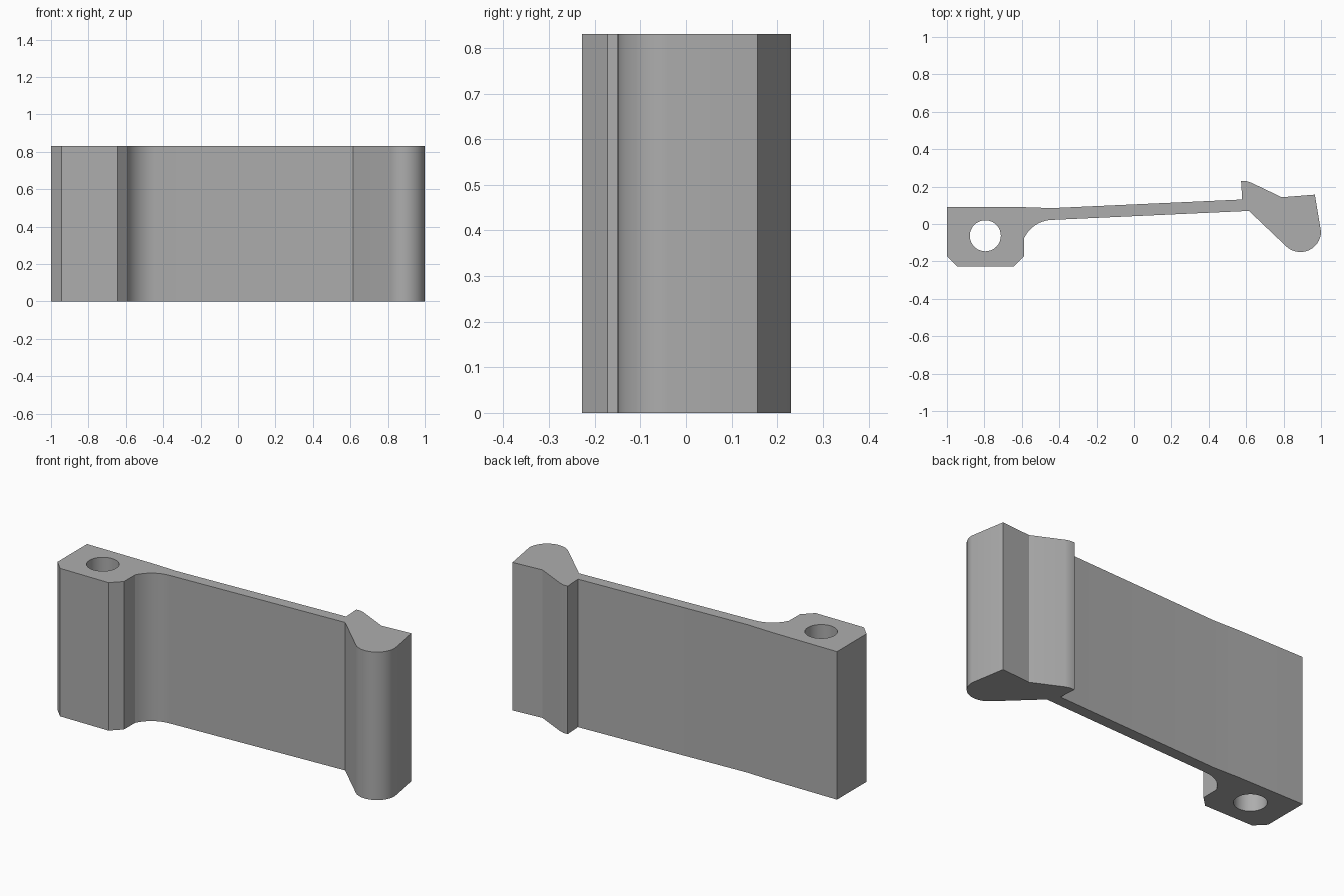
import bpy
import bmesh
from math import cos, sin, radians

HEIGHT = 0.83

cube = bpy.data.objects.get("Cube")
if cube:
    bpy.data.objects.remove(cube, do_unlink=True)


def arc(cx, cy, r, start, end, steps):
    """Points along a circular arc, angles in degrees."""
    angles = [radians(start + (end - start) * i / steps) for i in range(steps + 1)]
    return [(cx + r * cos(a), cy + r * sin(a)) for a in angles]


# Outline: pivot block with chamfers, fillet, thin arm, hooked tip
outline = [(-1, 0.09), (-1, -0.172), (-0.945, -0.228), (-0.645, -0.228),
           (-0.588, -0.172)]
outline += arc(-0.434, -0.148, 0.17, 154, 92, 10)
outline += [(0.615, 0.07)]
outline += arc(0.89, -0.04, 0.11, 228, 360, 14)
outline += [(0.967, 0.157), (0.79, 0.143), (0.625, 0.222), (0.6, 0.23),
            (0.573, 0.23), (0.579, 0.131), (-0.44, 0.085), (-0.59, 0.09)]

# Pin hole through the pivot block
hole = arc(-0.795, -0.063, 0.083, 0, 348.75, 31)

# Fill the outline around the hole, then extrude it upward
bm = bmesh.new()
for loop in (outline, hole):
    verts = [bm.verts.new((x, y, 0)) for x, y in loop]
    for i, v in enumerate(verts):
        bm.edges.new((v, verts[i - 1]))
bmesh.ops.triangle_fill(bm, use_beauty=True, use_dissolve=False,
                        edges=bm.edges[:], normal=(0, 0, 1))
result = bmesh.ops.extrude_face_region(bm, geom=bm.faces[:], use_keep_orig=True)
top = [g for g in result["geom"] if isinstance(g, bmesh.types.BMVert)]
bmesh.ops.translate(bm, verts=top, vec=(0, 0, HEIGHT))
bmesh.ops.recalc_face_normals(bm, faces=bm.faces[:])

mesh = bpy.data.meshes.new("latch_arm")
bm.to_mesh(mesh)
bm.free()
latch = bpy.data.objects.new("latch_arm", mesh)
bpy.context.collection.objects.link(latch)

# Plain grey material
grey = bpy.data.materials.new("grey")
grey.use_nodes = True
colour = (0.42, 0.42, 0.42, 1)
grey.diffuse_color = colour
grey.node_tree.nodes["Principled BSDF"].inputs["Base Color"].default_value = colour
mesh.materials.append(grey)

# Smooth curved walls, keep corners sharp
bpy.ops.object.select_all(action='DESELECT')
latch.select_set(True)
bpy.context.view_layer.objects.active = latch
bpy.ops.object.shade_smooth_by_angle(angle=radians(25))
